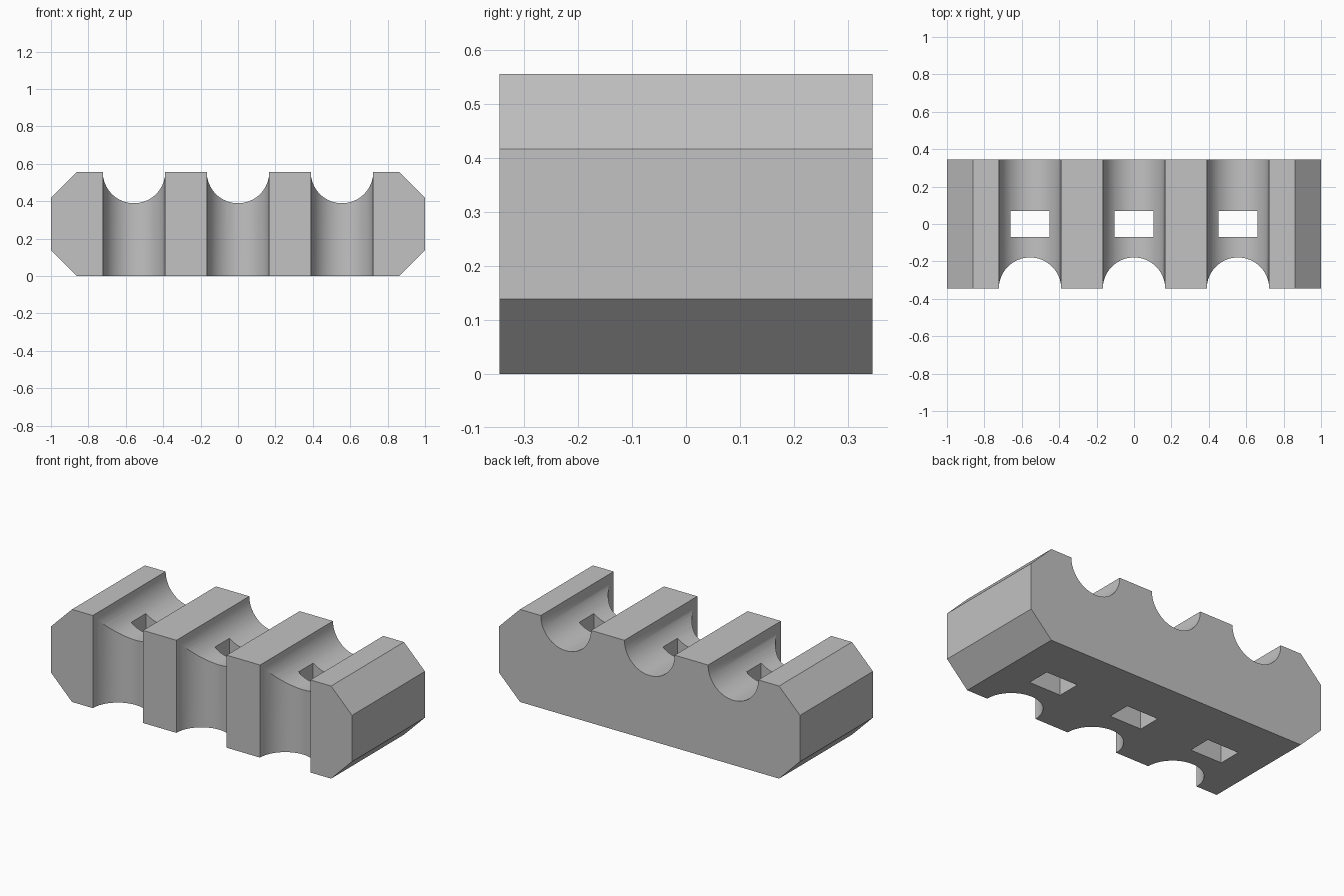
import bpy, bmesh, math
from mathutils import Matrix

if "Cube" in bpy.data.objects:
    bpy.data.objects.remove(bpy.data.objects["Cube"], do_unlink=True)

HEIGHT, HALF_DEPTH, CHAMFER = 0.556, 0.346, 0.139
RADIUS, SPACING = 0.167, 0.556
STEPS = 32
CENTRES = (-SPACING, 0, SPACING)

grey = bpy.data.materials.new("plain grey")
grey.use_nodes = True
colour = (0.54, 0.54, 0.54, 1)
grey.diffuse_color = colour
grey.node_tree.nodes["Principled BSDF"].inputs["Base Color"].default_value = colour


def make_object(name, bm):
    bmesh.ops.recalc_face_normals(bm, faces=bm.faces)
    mesh = bpy.data.meshes.new(name)
    bm.to_mesh(mesh)
    bm.free()
    mesh.materials.append(grey)
    obj = bpy.data.objects.new(name, mesh)
    bpy.context.collection.objects.link(obj)
    return obj


# Block: chamfered outline with three half-round grooves along the top
outline = [(-1 + CHAMFER, 0), (1 - CHAMFER, 0), (1, CHAMFER),
           (1, HEIGHT - CHAMFER), (1 - CHAMFER, HEIGHT)]
for cx in reversed(CENTRES):
    for i in range(STEPS + 1):
        a = math.pi * i / STEPS
        outline.append((cx + RADIUS * math.cos(a), HEIGHT - RADIUS * math.sin(a)))
outline += [(-1 + CHAMFER, HEIGHT), (-1, HEIGHT - CHAMFER), (-1, CHAMFER)]

bm = bmesh.new()
face = bm.faces.new([bm.verts.new((x, -HALF_DEPTH, z)) for x, z in outline])
swept = bmesh.ops.extrude_face_region(bm, geom=[face])["geom"]
bmesh.ops.translate(bm, vec=(0, 2 * HALF_DEPTH, 0),
                    verts=[v for v in swept if isinstance(v, bmesh.types.BMVert)])
block = make_object("grooved_block", bm)

# Cutters: upright front grooves and rectangular through slots
cutters = []
for cx in CENTRES:
    bm = bmesh.new()
    bmesh.ops.create_cone(bm, cap_ends=True, segments=2 * STEPS, radius1=RADIUS,
                          radius2=RADIUS, depth=2,
                          matrix=Matrix.Translation((cx, -HALF_DEPTH, 0)))
    cutters.append(make_object("front_groove_cutter", bm))
    bm = bmesh.new()
    bmesh.ops.create_cube(bm, size=1, matrix=Matrix.Translation((cx, 0, 0))
                          @ Matrix.Diagonal((0.21, 0.14, 2, 1)))
    cutters.append(make_object("slot_cutter", bm))

for cutter in cutters:
    cutter.hide_render = True
    mod = block.modifiers.new("cut", 'BOOLEAN')
    mod.operation = 'DIFFERENCE'
    mod.solver = 'EXACT'
    mod.object = cutter

# Bake the cuts into the block and discard the cutters
bpy.context.view_layer.update()
graph = bpy.context.evaluated_depsgraph_get()
result = bpy.data.meshes.new_from_object(block.evaluated_get(graph))
block.modifiers.clear()
block.data = result
result.materials.clear()
result.materials.append(grey)
for cutter in cutters:
    bpy.data.objects.remove(cutter, do_unlink=True)

# Smooth grooves, crisp edges
bpy.ops.object.select_all(action='DESELECT')
block.select_set(True)
bpy.context.view_layer.objects.active = block
bpy.ops.object.shade_smooth_by_angle(angle=math.radians(25))
